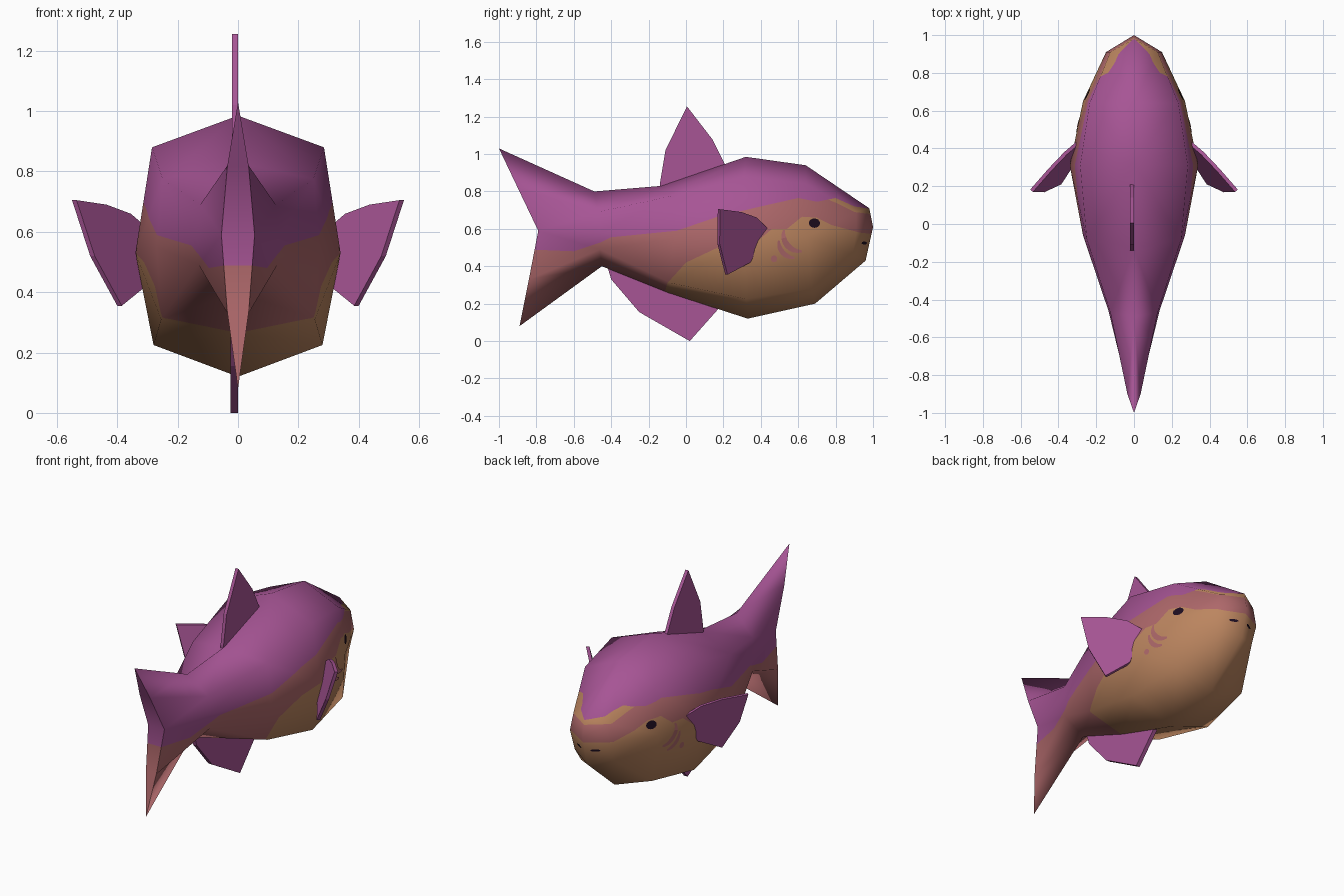
import bpy, bmesh, math
from mathutils import Vector
from mathutils.bvhtree import BVHTree

if "Cube" in bpy.data.objects:
    bpy.data.objects.remove(bpy.data.objects["Cube"])


def material(name, col):
    m = bpy.data.materials.new(name)
    m.diffuse_color = (*col, 1)
    m.use_nodes = True
    m.node_tree.nodes["Principled BSDF"].inputs["Base Color"].default_value = m.diffuse_color
    return m


purple = material("purple", (0.385, 0.09, 0.30))
rose = material("rose", (0.42, 0.137, 0.144))
tan = material("tan", (0.50, 0.235, 0.115))
black = material("black", (0.012, 0.004, 0.014))


def add_object(name, mesh, mats):
    ob = bpy.data.objects.new(name, mesh)
    bpy.context.collection.objects.link(ob)
    for m in mats:
        mesh.materials.append(m)
    return ob


# Body rings, tail to nose: top, upper, middle, lower, bottom as (x, y, z)
RINGS = [
    [(0, -1.0, 1.03), (.035, -.90, .82), (.055, -.79, .59), (.035, -.84, .33), (0, -.89, .08)],
    [(0, -.49, .80), (.125, -.47, .69), (.135, -.46, .58), (.13, -.46, .49), (0, -.45, .40)],
    [(0, -.13, .83), (.25, -.08, .775), (.27, -.06, .55), (.255, -.08, .31), (0, -.10, .26)],
    [(0, .32, .985), (.285, .31, .88), (.34, .31, .53), (.28, .32, .225), (0, .33, .12)],
    [(0, .64, .94), (.235, .64, .84), (.27, .65, .56), (.24, .67, .28), (0, .69, .20)],
    [(0, .98, .71), (.125, .91, .69), (.148, .91, .58), (.13, .89, .46), (0, .96, .43)],
]


def full_ring(half):
    return half + [(-x, y, z) for x, y, z in half[3:0:-1]]


# Colour borders on the side as (y, z)
BACK_LINE = [(-1.1, .50), (-.6, .48), (-.45, .53), (-.4, .555), (-.05, .59), (.17, .665),
             (.4, .72), (.6, .765), (.7, .745), (.8, .765), (.9, .72), (1.1, .69)]
LIP_LINE = [(.74, .765), (.8, .74), (.9, .69), (1.1, .665)]
BELLY_LINE = [(-.13, .2), (-.1, .31), (0, .42), (.17, .50), (.4, .55), (.46, .60), (.54, .60),
              (.62, .665), (.7, .66), (.78, .62), (.93, .58), (1.1, .56)]


def height(line, y):
    for (a, za), (b, zb) in zip(line, line[1:]):
        if a <= y <= b:
            return za + (zb - za) * (y - a) / (b - a)
    return None


def cut(bm, faces, point, normal):
    geom = set(faces)
    for f in faces:
        geom.update(f.edges)
        geom.update(f.verts)
    bmesh.ops.bisect_plane(bm, geom=list(geom), dist=1e-5, plane_co=point, plane_no=normal)


# Body: skinned rings, nose fan and separate notched tail end
bm = bmesh.new()
rings = [[bm.verts.new(p) for p in full_ring(r)] for r in RINGS]
for a, b in zip(rings, rings[1:]):
    for i in range(8):
        j = (i + 1) % 8
        bm.faces.new((a[i], a[j], b[j], b[i]))
nose = bm.verts.new((0, 1.0, .61))
for i in range(8):
    bm.faces.new((rings[-1][i], rings[-1][(i + 1) % 8], nose))
end = [bm.verts.new(p) for p in full_ring(RINGS[0])]
for ids in ((0, 7, 6, 2, 1), (2, 6, 5, 4, 3)):
    bm.faces.new([end[i] for i in ids])
bmesh.ops.triangulate(bm, faces=bm.faces[:])
bm.normal_update()
# outward winding for both islands
for f in bm.faces:
    c = f.calc_center_median()
    is_end = all(v in end for v in f.verts)
    out = Vector((0, -1, 0)) if is_end else Vector((c.x, 0.3 if c.y > .93 else 0, c.z - .56))
    if is_end and f.normal.dot(out) < 0:
        f.normal_flip()
probe = max((f for f in bm.faces if not all(v in end for v in f.verts)),
            key=lambda f: f.calc_center_median().x)
if probe.normal.x < 0:
    for f in bm.faces:
        if not all(v in end for v in f.verts):
            f.normal_flip()
bm.normal_update()
tree = BVHTree.FromBMesh(bm)
layer = bm.verts.layers.float_vector.new("smooth_dir")
for v in bm.verts:
    v[layer] = v.normal.copy()

# Cut the body along the colour borders, slab by slab
for line in (BACK_LINE, BELLY_LINE, LIP_LINE):
    for y, z in line:
        cut(bm, bm.faces[:], (0, y, 0), (0, 1, 0))
for line in (BACK_LINE, BELLY_LINE, LIP_LINE):
    for (a, za), (b, zb) in zip(line, line[1:]):
        slab = [f for f in bm.faces if a < f.calc_center_median().y < b]
        if slab:
            cut(bm, slab, (0, a, za), Vector((0, za - zb, b - a)).normalized())
for f in bm.faces:
    c = f.calc_center_median()
    belly, lip = height(BELLY_LINE, c.y), height(LIP_LINE, c.y)
    if c.z > height(BACK_LINE, c.y):
        f.material_index = 0
    elif (belly and c.z < belly) or (lip and c.z > lip):
        f.material_index = 2
    else:
        f.material_index = 1
    f.smooth = True
normals = [Vector(v[layer]).normalized() for v in bm.verts]
bm.verts.layers.float_vector.remove(layer)
body_mesh = bpy.data.meshes.new("body")
bm.to_mesh(body_mesh)
bm.free()
add_object("body", body_mesh, [purple, rose, tan])
body_mesh.normals_split_custom_set_from_vertices(normals)


# Fins: flat outlines given a thickness
def fin(name, outline, thick):
    fb = bmesh.new()
    face = fb.faces.new([fb.verts.new(p) for p in outline])
    ext = bmesh.ops.extrude_face_region(fb, geom=[face])
    moved = [g for g in ext["geom"] if isinstance(g, bmesh.types.BMVert)]
    bmesh.ops.translate(fb, verts=moved, vec=thick)
    bmesh.ops.recalc_face_normals(fb, faces=fb.faces[:])
    me = bpy.data.meshes.new(name)
    fb.to_mesh(me)
    fb.free()
    add_object(name, me, [purple])


DORSAL = [(-.14, .80), (-.14, .84), (-.11, 1.02), (.005, 1.255), (.14, 1.08), (.22, .92), (.22, .85)]
VENTRAL = [(-.43, .43), (-.40, .33), (-.25, .155), (.02, 0), (.18, .18), (.18, .26), (-.1, .34)]
fin("dorsal_fin", [(-.02, y, z) for y, z in DORSAL], (.02, 0, 0))
fin("belly_fin", [(-.025, y, z) for y, z in VENTRAL], (.025, 0, 0))

SIDE_FIN = [(.55, .705), (.49, .52), (.40, .355), (.32, .42), (.30, .60), (.37, .66), (.45, .69)]
for s, side in ((1, "right"), (-1, "left")):
    pts = [(s * x, .44 - 1.2 * (x - .3) + .4 * (z - .6), z) for x, z in SIDE_FIN]
    fin(side + "_side_fin", pts, (-s * .015, -.012, 0))


# Painted details: thin patches laid on the body surface
def on_body(s, y, z):
    hit, n, _, _ = tree.ray_cast(Vector((s * 2, y, z)), Vector((-s, 0, 0)))
    return hit + n * .004


def patch(name, s, rows, mat):
    pb = bmesh.new()
    grid = [[pb.verts.new(on_body(s, y, z)) for y, z in row] for row in rows]
    for r, q in zip(grid, grid[1:]):
        for i in range(len(r) - 1):
            f = pb.faces.new((r[i], r[i + 1], q[i + 1], q[i]))
            f.normal_update()
            if f.normal.x * s < 0:
                f.normal_flip()
    me = bpy.data.meshes.new(name)
    pb.to_mesh(me)
    pb.free()
    add_object(name, me, [mat])


def oval(y, z, ry, rz):
    rows = []
    for k in range(9):
        t = math.pi * (.04 + .92 * k / 8)
        rows.append([(y - ry * math.cos(t), z + rz * math.sin(t) * m) for m in (-1, 0, 1)])
    return rows


def arc(y, z, r, a0, a1, w):
    rows = []
    for k in range(9):
        t = math.radians(a0 + (a1 - a0) * k / 8)
        h = w * (.35 + .65 * math.sin(math.pi * k / 8))
        rows.append([(y + q * math.cos(t), z + q * math.sin(t)) for q in (r - h, r, r + h)])
    return rows


for s, side in ((1, "right"), (-1, "left")):
    patch(side + "_eye", s, oval(.685, .63, .03, .025), black)
    patch(side + "_mouth", s, oval(.95, .525, .014, .008), black)
    patch(side + "_gill_front", s, arc(.61, .57, .09, 165, 275, .016), rose)
    patch(side + "_gill_middle", s, arc(.58, .53, .085, 175, 270, .014), rose)
    patch(side + "_gill_dot", s, oval(.47, .44, .017, .018), rose)
